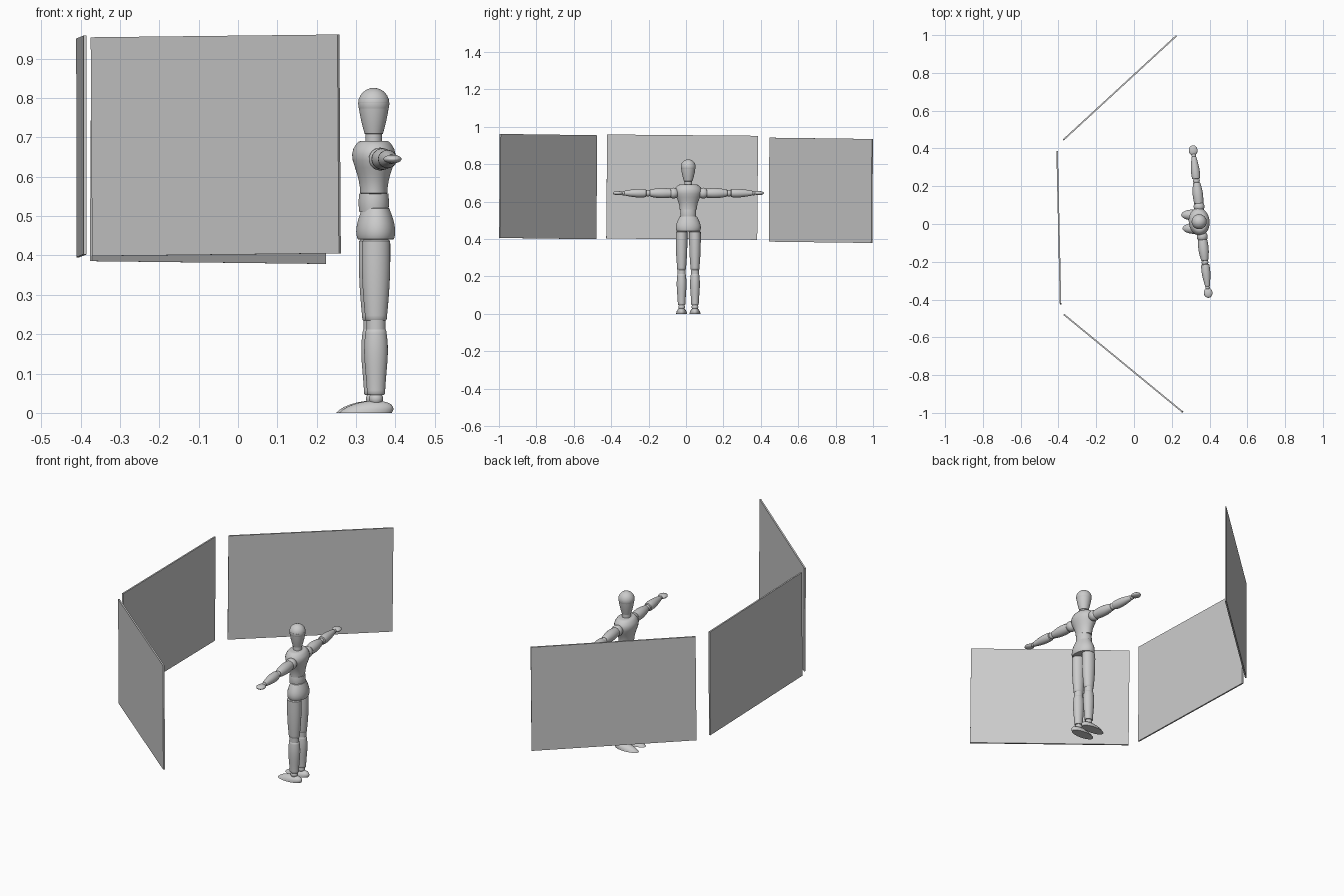
import bpy, bmesh, math
from mathutils import Matrix, Vector

default_cube = bpy.data.objects.get("Cube")
if default_cube:
    bpy.data.objects.remove(default_cube, do_unlink=True)

light_grey = bpy.data.materials.new("light_grey")
light_grey.use_nodes = True
light_grey.diffuse_color = (0.6, 0.6, 0.6, 1)
shader = light_grey.node_tree.nodes["Principled BSDF"]
shader.inputs["Base Color"].default_value = light_grey.diffuse_color

SIDES = 24
STEPS = 12
PANEL_HEIGHT = 0.556
PANEL_THICKNESS = 0.008
PANEL_ROLL = math.radians(-0.5)
TURN = math.radians(6)


def move(x=0, y=0, z=0):
    return Matrix.Translation((x, y, z))


def turn(angle, axis):
    return Matrix.Rotation(angle, 4, axis)


# The figure is modelled facing -y, then turned towards the boards
BODY = move(0.345, 0.012) @ turn(TURN - math.pi / 2, 'Z')


def finish(name, bm, smooth=True):
    """Turn a bmesh into a named, coloured object."""
    bmesh.ops.recalc_face_normals(bm, faces=bm.faces)
    mesh = bpy.data.meshes.new(name)
    bm.to_mesh(mesh)
    bm.free()
    mesh.materials.append(light_grey)
    part = bpy.data.objects.new(name, mesh)
    bpy.context.collection.objects.link(part)
    if smooth:
        bpy.ops.object.select_all(action='DESELECT')
        part.select_set(True)
        bpy.context.view_layer.objects.active = part
        bpy.ops.object.shade_smooth_by_angle(angle=math.radians(42))


def turned(name, bottom, top, start, end, bulge=0, peak=0.5, depth=1, place=Matrix()):
    """Lathe-like part: tapers from start to end radius, swelling at peak, with eased ends."""
    bm = bmesh.new()
    power = math.log(0.5) / math.log(peak)
    rings = []
    for step in range(STEPS + 1):
        t = (1 - math.cos(math.pi * step / STEPS)) / 2
        radius = start + (end - start) * t + bulge * math.sin(math.pi * t ** power)
        if step in (0, STEPS):
            radius *= 0.88
        ring = []
        for side in range(SIDES):
            angle = math.tau * side / SIDES
            point = Vector((radius * math.cos(angle), radius * depth * math.sin(angle),
                            bottom + (top - bottom) * t))
            ring.append(bm.verts.new(BODY @ place @ point))
        rings.append(ring)
    for lower, upper in zip(rings, rings[1:]):
        for side in range(SIDES):
            after = (side + 1) % SIDES
            bm.faces.new((lower[side], lower[after], upper[after], upper[side]))
    bm.faces.new(rings[0])
    bm.faces.new(rings[-1])
    finish(name, bm)


def ellipsoid(name, place, width, depth, height, flat_base=False):
    """Stretched ball, optionally cut off level with the ground."""
    bm = bmesh.new()
    stretch = Matrix.Diagonal((width, depth, height, 1))
    bmesh.ops.create_uvsphere(bm, u_segments=SIDES, v_segments=STEPS, radius=1,
                              matrix=BODY @ place @ stretch)
    if flat_base:
        geometry = bm.verts[:] + bm.edges[:] + bm.faces[:]
        bmesh.ops.bisect_plane(bm, geom=geometry, plane_co=(0, 0, 0),
                               plane_no=(0, 0, 1), clear_inner=True)
        bmesh.ops.holes_fill(bm, edges=[edge for edge in bm.edges if edge.is_boundary])
    finish(name, bm)


def ball(name, place, radius):
    ellipsoid(name, place, radius, radius, radius)


def panel(name, start, end, height):
    """Thin upright board between two plan points, rolled slightly."""
    first, last = Vector((*start, height)), Vector((*end, height))
    run = last - first
    place = Matrix.Translation((first + last) / 2)
    place = place @ turn(math.atan2(run.y, run.x), 'Z') @ turn(PANEL_ROLL, 'Y')
    stretch = Matrix.Diagonal((run.length, PANEL_THICKNESS, PANEL_HEIGHT, 1))
    bm = bmesh.new()
    bmesh.ops.create_cube(bm, size=1, matrix=place @ stretch)
    finish(name, bm, smooth=False)


# Three boards around the figure
panel("front_panel", start=(-0.37, -0.48), end=(0.257, -0.995), height=0.68)
panel("side_panel", start=(-0.407, 0.383), end=(-0.389, -0.424), height=0.677)
panel("back_panel", start=(0.223, 0.995), end=(-0.372, 0.447), height=0.66)

# Head and torso
turned("head", bottom=0.708, top=0.79, start=0.023, end=0.04, bulge=0.002)
ball("crown", move(z=0.786), radius=0.04)
turned("neck", bottom=0.68, top=0.71, start=0.021, end=0.021)
turned("chest", bottom=0.556, top=0.691, start=0.046, end=0.05, bulge=0.025,
       peak=0.73, depth=0.75)
turned("waist", bottom=0.51, top=0.558, start=0.041, end=0.041, bulge=0.002, depth=0.9)
turned("pelvis", bottom=0.44, top=0.521, start=0.061, end=0.046, bulge=0.011,
       peak=0.4, depth=0.74, place=move(y=0.005))

for sign, label in ((1, "front"), (-1, "back")):
    # Arm held straight out sideways
    arm = move(y=0.008, z=0.645) @ turn(sign * math.pi / 2, 'Y')
    ball(label + "_shoulder_joint", arm @ move(z=0.08), radius=0.029)
    turned(label + "_upper_arm", bottom=0.095, top=0.208, start=0.024, end=0.018,
           bulge=0.006, place=arm)
    ball(label + "_elbow", arm @ move(z=0.217), radius=0.018)
    turned(label + "_forearm", bottom=0.227, top=0.346, start=0.02, end=0.012,
           bulge=0.006, peak=0.4, place=arm)
    ball(label + "_wrist", arm @ move(z=0.351), radius=0.012)
    ellipsoid(label + "_hand", arm @ move(z=0.379), width=0.011, depth=0.023, height=0.027)

    # Leg
    leg = move(x=sign * 0.036, y=0.002)
    turned(label + "_thigh", bottom=0.234, top=0.44, start=0.023, end=0.031,
           bulge=0.003, depth=1.17, place=leg)
    turned(label + "_knee", bottom=0.208, top=0.24, start=0.022, end=0.022, depth=1.1, place=leg)
    turned(label + "_shin", bottom=0.046, top=0.214, start=0.02, end=0.022,
           bulge=0.005, peak=0.65, depth=1.15, place=leg)
    ball(label + "_ankle", leg @ move(z=0.036), radius=0.018)

    # Foot: low dome whose top leans back to the ankle
    lean = Matrix.Identity(4)
    lean[1][2] = 0.8
    foot = leg @ turn(-TURN, 'Z') @ move(y=-0.027) @ lean
    ellipsoid(label + "_foot", foot, width=0.029, depth=0.067, height=0.031, flat_base=True)
